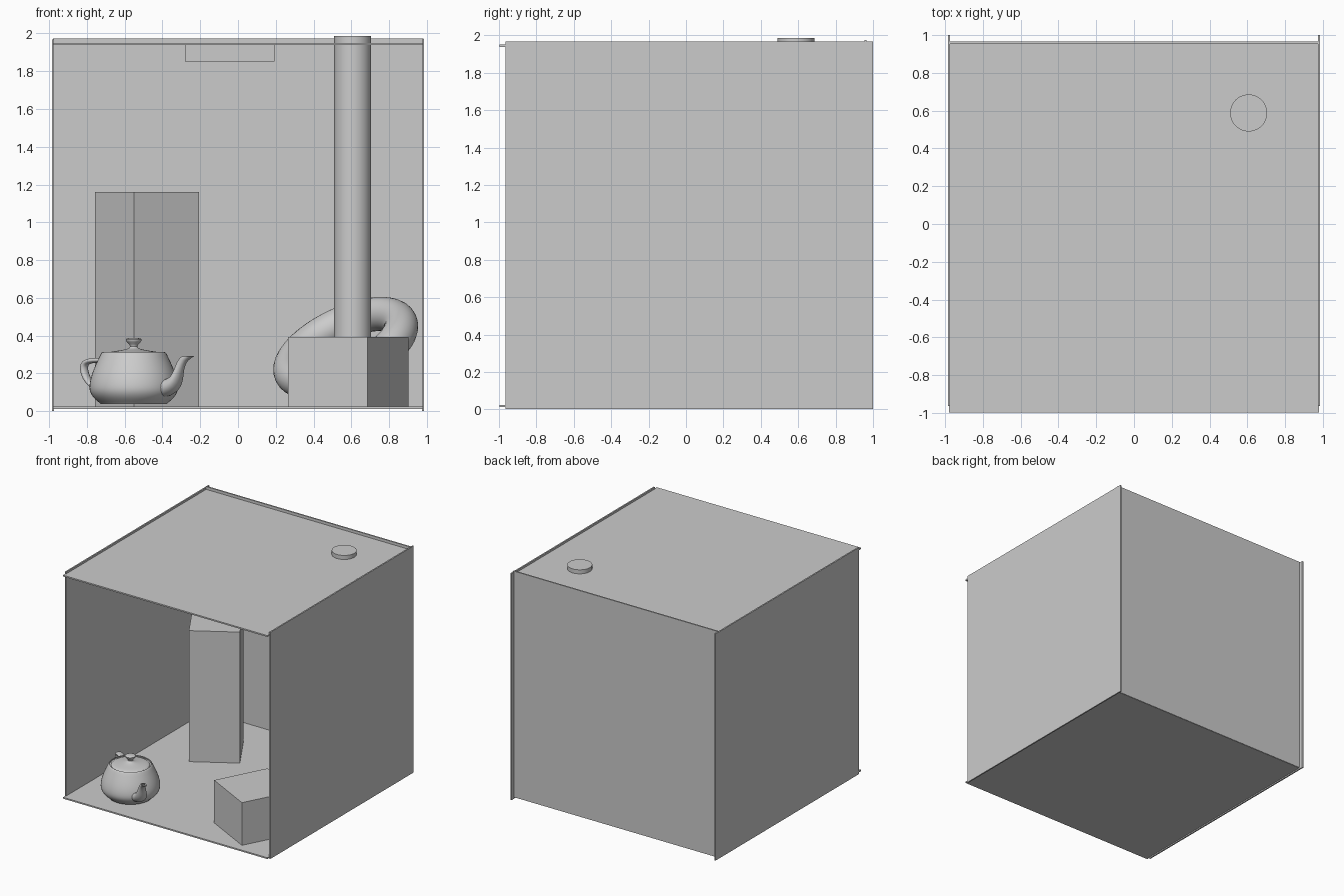
import bpy, bmesh, math
from mathutils import Vector, Matrix

cube = bpy.data.objects.get("Cube")
if cube:
    bpy.data.objects.remove(cube, do_unlink=True)

grey = bpy.data.materials.new("plain grey")
grey.use_nodes = True
grey.diffuse_color = (0.6, 0.6, 0.6, 1)
grey.node_tree.nodes["Principled BSDF"].inputs["Base Color"].default_value = (0.6, 0.6, 0.6, 1)


def finish(name, bm, matrix=Matrix(), smooth=False):
    bmesh.ops.recalc_face_normals(bm, faces=bm.faces)
    mesh = bpy.data.meshes.new(name)
    bm.to_mesh(mesh)
    bm.free()
    mesh.materials.append(grey)
    obj = bpy.data.objects.new(name, mesh)
    obj.matrix_world = matrix
    bpy.context.collection.objects.link(obj)
    if smooth:
        bpy.ops.object.select_all(action="DESELECT")
        obj.select_set(True)
        bpy.context.view_layer.objects.active = obj
        bpy.ops.object.shade_smooth_by_angle(angle=math.radians(40))
    return obj


def block(name, center, size, turn=0):
    bm = bmesh.new()
    bmesh.ops.create_cube(bm, size=1, matrix=Matrix.Diagonal((*size, 1)))
    place = Matrix.Translation(center) @ Matrix.Rotation(math.radians(turn), 4, "Z")
    return finish(name, bm, place)


def bezier(a, b, c, d, steps=10):
    a, b, c, d = map(Vector, (a, b, c, d))
    ts = [i / steps for i in range(steps + 1)]
    return [a*(1-t)**3 + 3*b*t*(1-t)**2 + 3*c*t*t*(1-t) + d*t**3 for t in ts]


def skin(bm, rings):
    """Bridge consecutive closed rings of points with quads."""
    rows = [[bm.verts.new(p) for p in ring] for ring in rings]
    n = len(rows[0])
    for low, high in zip(rows, rows[1:]):
        for i in range(n):
            j = (i + 1) % n
            bm.faces.new((low[i], low[j], high[j], high[i]))
    return rows


def circle(n):
    return [(math.cos(2*math.pi*i/n), math.sin(2*math.pi*i/n)) for i in range(n)]


def lathe(name, profile, matrix, cap_ends=True):
    bm = bmesh.new()
    rows = skin(bm, [[(r*c, r*s, z) for c, s in circle(48)] for r, z in profile])
    if cap_ends:
        bm.faces.new(rows[0])
        bm.faces.new(rows[-1])
    bmesh.ops.remove_doubles(bm, verts=bm.verts, dist=1e-4)
    return finish(name, bm, matrix, True)


def sweep(name, upper, lower, widths, matrix):
    """Elliptical tube between an upper and a lower edge curve in the xz plane."""
    bm = bmesh.new()
    rings = []
    for u, l, w in zip(upper, lower, widths):
        mid, half = (u + l) / 2, (u - l) / 2
        rings.append([(mid.x + half.x*c, w*s, mid.y + half.y*c) for c, s in circle(20)])
    skin(bm, rings)
    return finish(name, bm, matrix, True)


# Room panels, open at the front
T = 0.012
block("floor", (0, -0.018, 0.018), (1.96, 1.96, T))
block("ceiling", (0, -0.018, 1.944), (1.96, 1.96, T))
block("back_wall", (0.002, 0.96, 0.994), (1.96, T, 1.96))
for side, name in ((-1, "right_wall"), (1, "left_wall")):
    block(name, (side * 0.979, 0.018, 0.984), (T, 1.964, 1.965))

# Ceiling lamp and the two turned boxes
block("ceiling_lamp", (-0.043, 0, 1.895), (0.475, 0.475, 0.09))
block("tall_box", (-0.481, 0.388, 0.592), (0.402, 0.402, 1.136), 31)
block("short_box", (0.584, -0.605, 0.209), (0.473, 0.473, 0.37), -27.5)

# Pillar through the ceiling
bm = bmesh.new()
bmesh.ops.create_cone(bm, cap_ends=True, segments=48, radius1=0.098, radius2=0.098, depth=1.963)
finish("pillar", bm, Matrix.Translation((0.607, 0.588, 1.0035)), True)

# Ring leaning around the pillar
bm = bmesh.new()
R, r = 0.32, 0.09
rings = [[((R + r*c)*a, (R + r*c)*b, r*s) for c, s in circle(24)] for a, b in circle(64)]
skin(bm, rings + rings[:1])
bmesh.ops.remove_doubles(bm, verts=bm.verts, dist=1e-5)
tilt = Vector((-0.4, -0.4, 0.83)).to_track_quat("Z", "Y").to_matrix().to_4x4()
finish("ring", bm, Matrix.Translation((0.57, 0.55, 0.335)) @ tilt, True)

# Teapot: body, lid, handle and spout
pot = (Matrix.Translation((-0.552, -0.685, 0.02)) @ Matrix.Rotation(math.radians(-38), 4, "Z")
       @ Matrix.Scale(0.117, 4))
body = (bezier((1.5, .15), (1.5, .225), (2, .45), (2, .9))
        + bezier((2, .9), (2, 1.35), (1.75, 1.875), (1.5, 2.4))[1:]
        + bezier((1.5, 2.4), (1.44, 2.53), (1.34, 2.53), (1.4, 2.4), 6)[1:])
bottom = [Vector((0, .15))]
lathe("teapot_body", bottom + body, pot, False)
lid = (bezier((1.3, 2.4), (1.3, 2.55), (.4, 2.55), (.2, 2.7))
       + bezier((.2, 2.7), (0, 2.85), (.8, 3.15), (0, 3.15))[1:])
lathe("teapot_lid", [Vector((1.4, 2.4))] + lid, pot, False)

upper = (bezier((-1.5, 2.25), (-2.5, 2.25), (-3, 2.25), (-3, 1.8))
         + bezier((-3, 1.8), (-3, 1.35), (-2.65, .94), (-1.9, .6))[1:])
lower = (bezier((-1.6, 2.025), (-2.3, 2.025), (-2.7, 2.025), (-2.7, 1.8))
         + bezier((-2.7, 1.8), (-2.7, 1.575), (-2.5, 1.125), (-2, .9))[1:])
sweep("teapot_handle", upper, lower, [0.225] * len(upper), pot)

upper = (bezier((1.7, 1.275), (2.6, 1.275), (2.3, 1.95), (2.7, 2.25))
         + bezier((2.7, 2.25), (2.8, 2.325), (2.9, 2.325), (2.8, 2.25), 6)[1:])
lower = (bezier((1.7, .45), (3.1, .675), (2.4, 1.875), (3.3, 2.25))
         + bezier((3.3, 2.25), (3.525, 2.34), (3.45, 2.36), (3.2, 2.25), 6)[1:])
widths = [w.x for w in bezier((.5, 0), (.5, 0), (.19, 0), (.19, 0))
          + bezier((.19, 0), (.19, 0), (.15, 0), (.11, 0), 6)[1:]]
sweep("teapot_spout", upper, lower, widths, pot)
